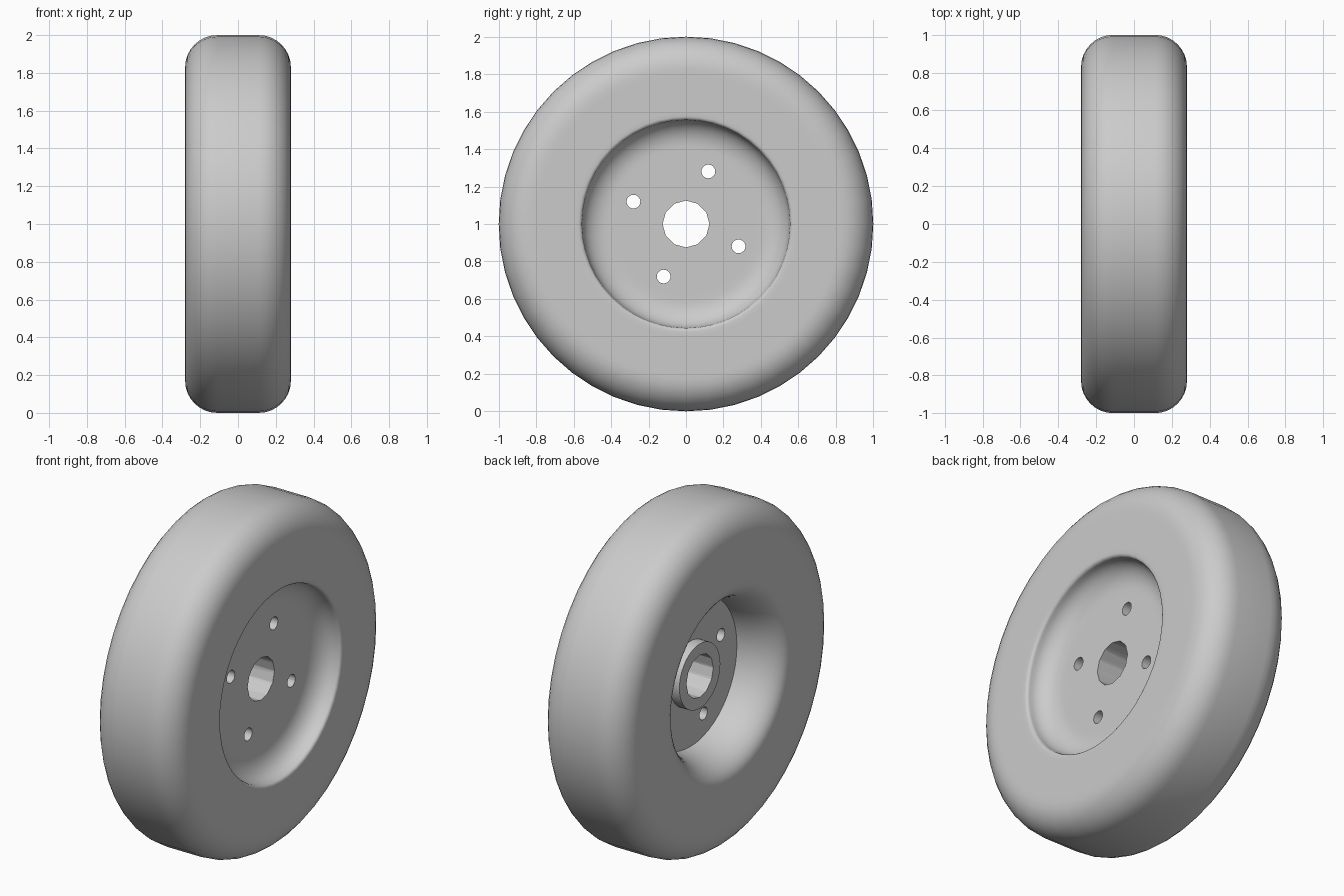
import bpy, bmesh
from math import sin, cos, pi, radians
from mathutils import Matrix, Vector

cube = bpy.data.objects.get("Cube")
if cube:
    bpy.data.objects.remove(cube, do_unlink=True)

HALF, AXLE, SEGMENTS = 0.28, 1.0, 48


def arc(cx, cr, ax, ar, start, end, steps):
    """Points of an elliptical arc in the (x, radius) plane, angles in degrees."""
    angles = [radians(start + (end - start) * i / steps) for i in range(steps + 1)]
    return [(cx + ax * cos(t), cr + ar * sin(t)) for t in angles]


def finish(bm, name):
    bmesh.ops.recalc_face_normals(bm, faces=bm.faces[:])
    mesh = bpy.data.meshes.new(name)
    bm.to_mesh(mesh)
    bm.free()
    ob = bpy.data.objects.new(name, mesh)
    ob.location.z = AXLE
    bpy.context.collection.objects.link(ob)
    return ob


def lathe(name, profile):
    """Revolve an (x, radius) profile around the axle."""
    bm = bmesh.new()
    verts = [bm.verts.new((x, 0, r)) for x, r in profile]
    edges = [bm.edges.new(pair) for pair in zip(verts, verts[1:])]
    bmesh.ops.spin(bm, geom=verts + edges, cent=(0, 0, 0), axis=(1, 0, 0),
                   angle=2 * pi, steps=SEGMENTS, use_duplicate=False)
    bmesh.ops.remove_doubles(bm, verts=bm.verts[:], dist=0.0001)
    return finish(bm, name)


def hole_cutter(name, y, z, radius, sides):
    bm = bmesh.new()
    turn = Matrix.Translation(Vector((0, y, z))) @ Matrix.Rotation(pi / 2, 4, 'Y') \
        @ Matrix.Rotation(pi / 2, 4, 'Z')
    bmesh.ops.create_cone(bm, cap_ends=True, segments=sides, radius1=radius,
                          radius2=radius, depth=1, matrix=turn)
    ob = finish(bm, name)
    ob.hide_render = True
    return ob


# Hub boss and flat back of the disc
profile = [(-0.09, 0), (-0.09, 0.19), (-0.03, 0.19), (-0.03, 0.43)]
# Flared back bowl
profile += arc(-0.03, 0.57, 0.25, 0.14, 270, 180, 10)[1:]
# Back sidewall, shoulders and tread
profile += [(-HALF, 0.62), (-HALF, 0.80)]
profile += arc(-0.11, 0.83, 0.17, 0.17, 180, 90, 8)
profile += arc(0.11, 0.83, 0.17, 0.17, 90, 0, 8)
# Front sidewall, rounded lip, hollow dish and flat disc
profile += [(HALF, 0.80), (HALF, 0.60)]
profile += arc(0.26, 0.575, 0.02, 0.02, 0, -90, 4)
profile += arc(0.26, 0.415, 0.11, 0.14, 90, 180, 9)[1:]
profile += [(0.15, 0.38), (0.15, 0)]
wheel = lathe("wheel", profile)

# Axle hole and four bolt holes
cutters = [hole_cutter("axle_cutter", 0, 0, 0.125, 12)]
for i in range(4):
    a = radians(67 + 90 * i)
    cutters.append(hole_cutter(f"bolt_cutter_{i}", 0.305 * cos(a), 0.305 * sin(a), 0.037, 16))

bpy.context.view_layer.objects.active = wheel
for cutter in cutters:
    mod = wheel.modifiers.new("hole", 'BOOLEAN')
    mod.operation, mod.solver, mod.object = 'DIFFERENCE', 'EXACT', cutter
    bpy.ops.object.modifier_apply(modifier=mod.name)
    bpy.data.objects.remove(cutter, do_unlink=True)

# Plain grey finish
grey = bpy.data.materials.new("light_grey")
grey.use_nodes = True
color = (0.6, 0.6, 0.6, 1)
grey.diffuse_color = color
grey.node_tree.nodes["Principled BSDF"].inputs["Base Color"].default_value = color
wheel.data.materials.clear()
wheel.data.materials.append(grey)

bpy.ops.object.select_all(action='DESELECT')
wheel.select_set(True)
bpy.ops.object.shade_smooth_by_angle(angle=radians(35))
